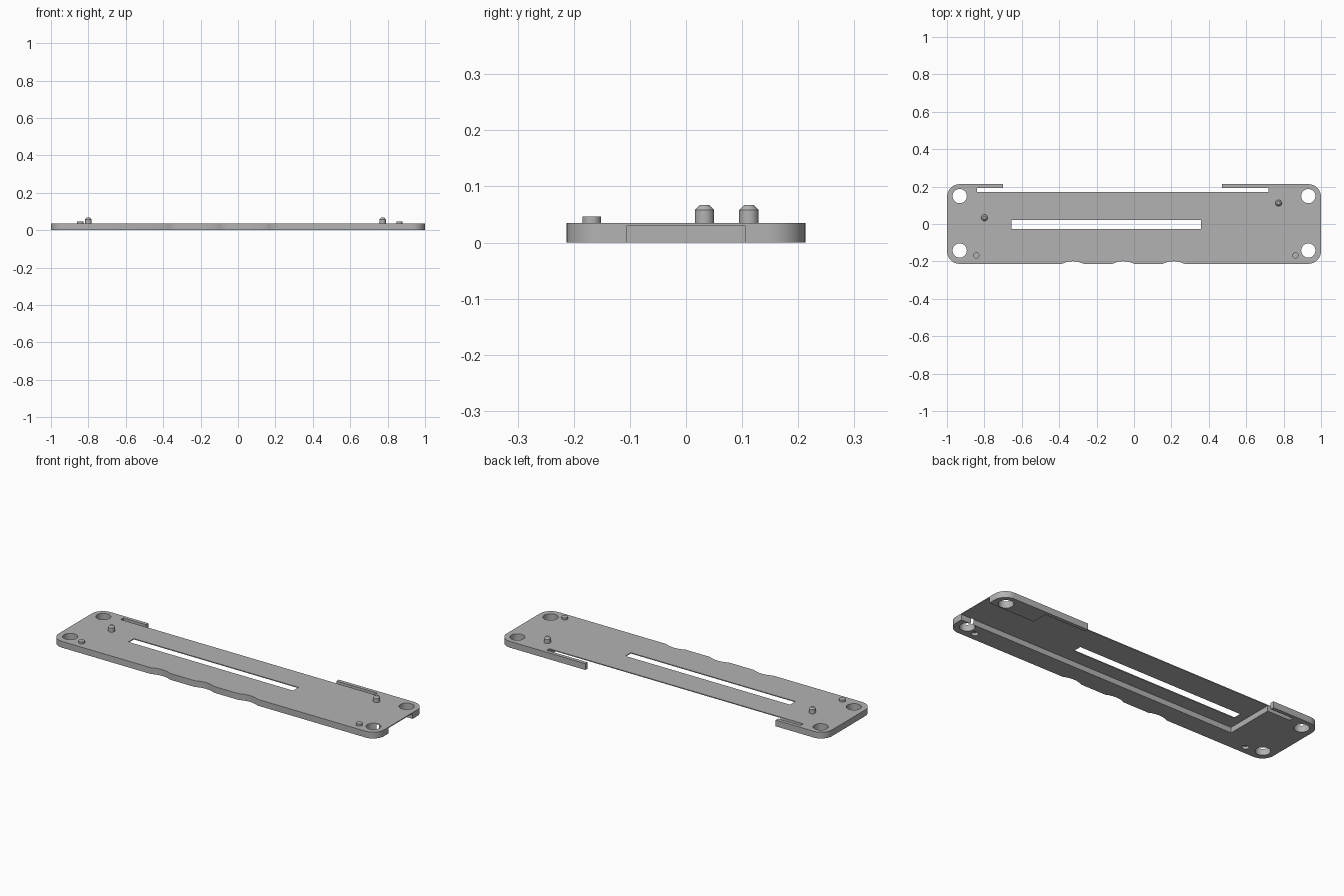
import bpy, bmesh, math

cube = bpy.data.objects.get("Cube")
if cube:
    bpy.data.objects.remove(cube, do_unlink=True)

grey = bpy.data.materials.new("light_grey")
grey.use_nodes = True
colour = (0.45, 0.45, 0.45, 1)
grey.diffuse_color = colour
grey.node_tree.nodes["Principled BSDF"].inputs["Base Color"].default_value = colour

HALF_X, HALF_Y, TOP, ROOF = 1.0, 0.213, 0.035, 0.03
CORNER = 0.068


def add_object(name, bm):
    bmesh.ops.recalc_face_normals(bm, faces=bm.faces)
    mesh = bpy.data.meshes.new(name)
    bm.to_mesh(mesh)
    bm.free()
    mesh.materials.append(grey)
    obj = bpy.data.objects.new(name, mesh)
    bpy.context.collection.objects.link(obj)
    return obj


def prism(name, outline, z0, z1):
    bm = bmesh.new()
    face = bm.faces.new([bm.verts.new((x, y, z0)) for x, y in outline])
    lifted = bmesh.ops.extrude_face_region(bm, geom=[face])["geom"]
    verts = [v for v in lifted if isinstance(v, bmesh.types.BMVert)]
    bmesh.ops.translate(bm, verts=verts, vec=(0, 0, z1 - z0))
    return add_object(name, bm)


def arc(cx, cy, r, start, end, steps):
    angles = [math.radians(start + (end - start) * i / steps) for i in range(steps + 1)]
    return [(cx + r * math.cos(a), cy + r * math.sin(a)) for a in angles]


def box(x0, x1, y0, y1):
    return [(x0, y0), (x1, y0), (x1, y1), (x0, y1)]


def circle(cx, cy, r):
    return arc(cx, cy, r, 0, 360, 40)[:-1]


def cut(target, outline, z0, z1):
    cutter = prism("cutter", outline, z0, z1)
    cutter.hide_render = True
    mod = target.modifiers.new("cut", "BOOLEAN")
    mod.operation, mod.solver, mod.object = "DIFFERENCE", "EXACT", cutter
    bpy.context.view_layer.objects.active = target
    bpy.ops.object.modifier_apply(modifier=mod.name)
    bpy.data.objects.remove(cutter, do_unlink=True)


def smooth(obj):
    bpy.ops.object.select_all(action="DESELECT")
    obj.select_set(True)
    bpy.context.view_layer.objects.active = obj
    bpy.ops.object.shade_smooth_by_angle(angle=math.radians(30))


# Plate outline: rounded corners and three finger scallops along the front
ix, iy = HALF_X - CORNER, HALF_Y - CORNER
outline = arc(-ix, -iy, CORNER, 180, 270, 10)
half_width, depth = 0.058, 0.014
radius = (half_width ** 2 + depth ** 2) / (2 * depth)
spread = math.degrees(math.asin(half_width / radius))
for cx in (-0.327, -0.057, 0.212):
    outline += arc(cx, -HALF_Y + depth - radius, radius, 90 + spread, 90 - spread, 10)
outline += arc(ix, -iy, CORNER, 270, 360, 10)
outline += arc(ix, iy, CORNER, 0, 90, 10)
outline += arc(-ix, iy, CORNER, 90, 180, 10)
plate = prism("base_plate", outline, 0, TOP)

# Underside channel, open at one end and widened towards the back
channel = [(1.1, -0.105), (1.1, 0.105), (0.72, 0.105), (0.72, 0.18), (-0.7, 0.18), (-0.7, -0.105)]
cut(plate, channel, -0.1, ROOF)

# Back opening with slots that leave a thin lip at each side
opening = [(-0.84, 0.17), (0.72, 0.17), (0.72, 0.193), (0.47, 0.193),
           (0.47, 0.3), (-0.7, 0.3), (-0.7, 0.193), (-0.84, 0.193)]
cut(plate, opening, -0.1, 0.1)

# Long centre slot
cut(plate, box(-0.655, 0.357, -0.026, 0.022), -0.1, 0.1)

# Corner screw holes
for sx in (-1, 1):
    for y in (-0.142, 0.149):
        cut(plate, circle(sx * 0.932, y, 0.038), -0.1, 0.1)

# Blind sockets under the short pegs
short_pegs = [("right", -0.843, -0.168), ("left", 0.863, -0.168)]
for side, x, y in short_pegs:
    cut(plate, circle(x, y, 0.017), -0.1, 0.015)
smooth(plate)


def peg(name, x, y, levels):
    # Stack of rings given as (radius, height)
    bm = bmesh.new()
    rings = [[bm.verts.new((px, py, z)) for px, py in circle(x, y, r)] for r, z in levels]
    n = len(rings[0])
    for low, high in zip(rings, rings[1:]):
        for i in range(n):
            j = (i + 1) % n
            bm.faces.new((low[i], low[j], high[j], high[i]))
    bm.faces.new(rings[0])
    bm.faces.new(rings[-1])
    smooth(add_object(name, bm))


# Short pegs at the front and chamfered locating pegs behind
for side, x, y in short_pegs:
    peg(side + "_short_peg", x, y, [(0.0165, 0.032), (0.0165, 0.046)])
for side, x, y in [("right", -0.8, 0.033), ("left", 0.773, 0.112)]:
    peg(side + "_locating_peg", x, y, [(0.0172, 0.032), (0.0172, 0.058), (0.0085, 0.067)])
